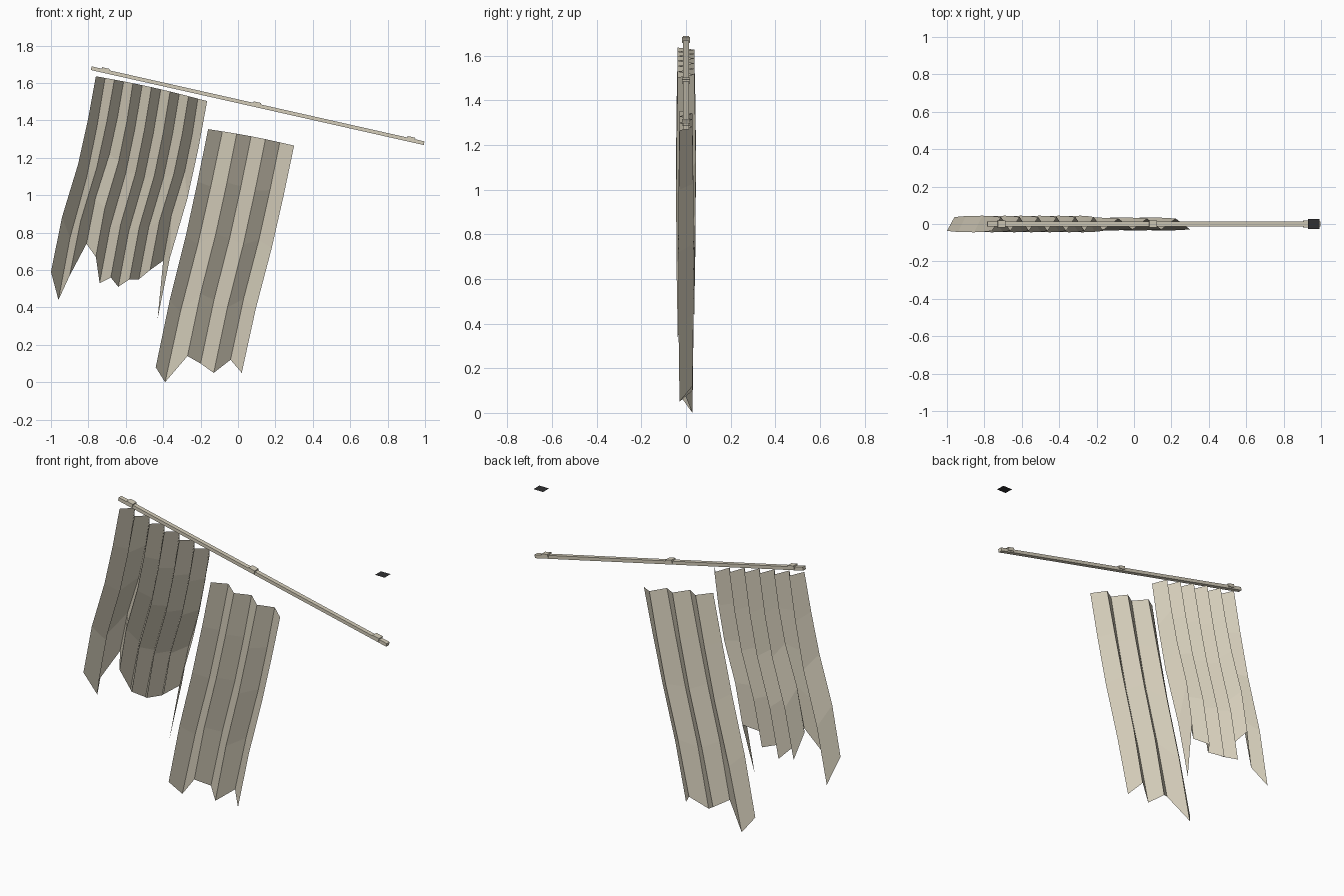
import bpy, bmesh, math
from mathutils import Matrix, Vector

if "Cube" in bpy.data.objects:
    bpy.data.objects.remove(bpy.data.objects["Cube"])


def make_material(name, colour):
    mat = bpy.data.materials.new(name)
    mat.use_nodes = True
    mat.diffuse_color = colour
    mat.node_tree.nodes["Principled BSDF"].inputs["Base Color"].default_value = colour
    return mat


cream = make_material("faded cream", (0.66, 0.61, 0.49, 1))
charcoal = make_material("charcoal", (0.03, 0.03, 0.032, 1))


def finish(name, bm, mat):
    mesh = bpy.data.meshes.new(name)
    bm.to_mesh(mesh)
    bm.free()
    mesh.materials.append(mat)
    obj = bpy.data.objects.new(name, mesh)
    bpy.context.collection.objects.link(obj)
    return obj


def box(name, centre, size, tilt, mat):
    bm = bmesh.new()
    bmesh.ops.create_cube(bm, size=1)
    place = Matrix.Translation(centre) @ Matrix.Rotation(tilt, 4, "Y") @ Matrix.Diagonal((*size, 1))
    bmesh.ops.transform(bm, matrix=place, verts=bm.verts)
    return finish(name, bm, mat)


# Pleated sheet: fold lines run from a sloping top edge to a ragged hem
def curtain(name, top_left, top_right, hem, depth, bend, lift):
    bm = bmesh.new()
    rows = (0, 0.22, 0.45, 0.72, 1)
    sway = (0, 0.011, 0.013, -0.008, 0)
    columns = []
    for i, (hx, hz) in enumerate(hem):
        t = i / (len(hem) - 1)
        top = Vector(top_left).lerp(Vector(top_right), t)
        top.y += lift * math.sin(math.pi * t)
        side = depth if i % 2 else -depth
        column = []
        for s, w in zip(rows, sway):
            p = top.lerp(Vector((hx, hz)) / 100, s)
            y = side * (1 + 0.2 * math.sin(math.pi * s))
            column.append(bm.verts.new((p.x + w * bend, y, p.y)))
        columns.append(column)
    for a, b in zip(columns, columns[1:]):
        for k in range(len(rows) - 1):
            bm.faces.new((a[k], a[k + 1], b[k + 1], b[k]))
    return finish(name, bm, cream)


# Tilted rod with three clips on top
left_end, right_end = Vector((-0.785, 0, 1.679)), Vector((0.995, 0, 1.278))
along = right_end - left_end
tilt = math.atan2(-along.z, along.x)
box("curtain_rod", (left_end + right_end) / 2, (along.length, 0.026, 0.02), tilt, cream)
up = Vector((math.sin(tilt), 0, math.cos(tilt)))
for label, t in (("right", 0.042), ("middle", 0.497), ("left", 0.96)):
    centre = left_end + along * t + up * 0.008
    box("rod_clip_" + label, centre, (0.042, 0.037, 0.02), tilt, cream)

# Thin wall plate left hanging where the rod came loose
bm = bmesh.new()
bmesh.ops.create_grid(bm, x_segments=1, y_segments=1, size=0.5)
bmesh.ops.transform(bm, verts=bm.verts,
                    matrix=Matrix.Translation((0.961, 0, 1.688)) @ Matrix.Diagonal((0.064, 0.056, 1, 1)))
finish("loose_wall_plate", bm, charcoal)

# Wide curtain with a torn hem, and the narrow one that has slipped down
curtain("wide_curtain", (-0.76, 1.636), (-0.165, 1.503),
        [(-100, 59), (-96, 44), (-90, 57), (-81, 74), (-76, 67), (-74, 53), (-68, 56),
         (-64, 51), (-58, 55), (-53, 55), (-47, 60), (-40, 65), (-43, 34)], 0.037, 1, 0.008)
curtain("narrow_curtain", (-0.16, 1.353), (0.3, 1.265),
        [(-44, 8), (-39, 0), (-27, 14), (-20, 10), (-13, 5), (-4, 12), (2, 5)], 0.029, 0.5, 0.006)
